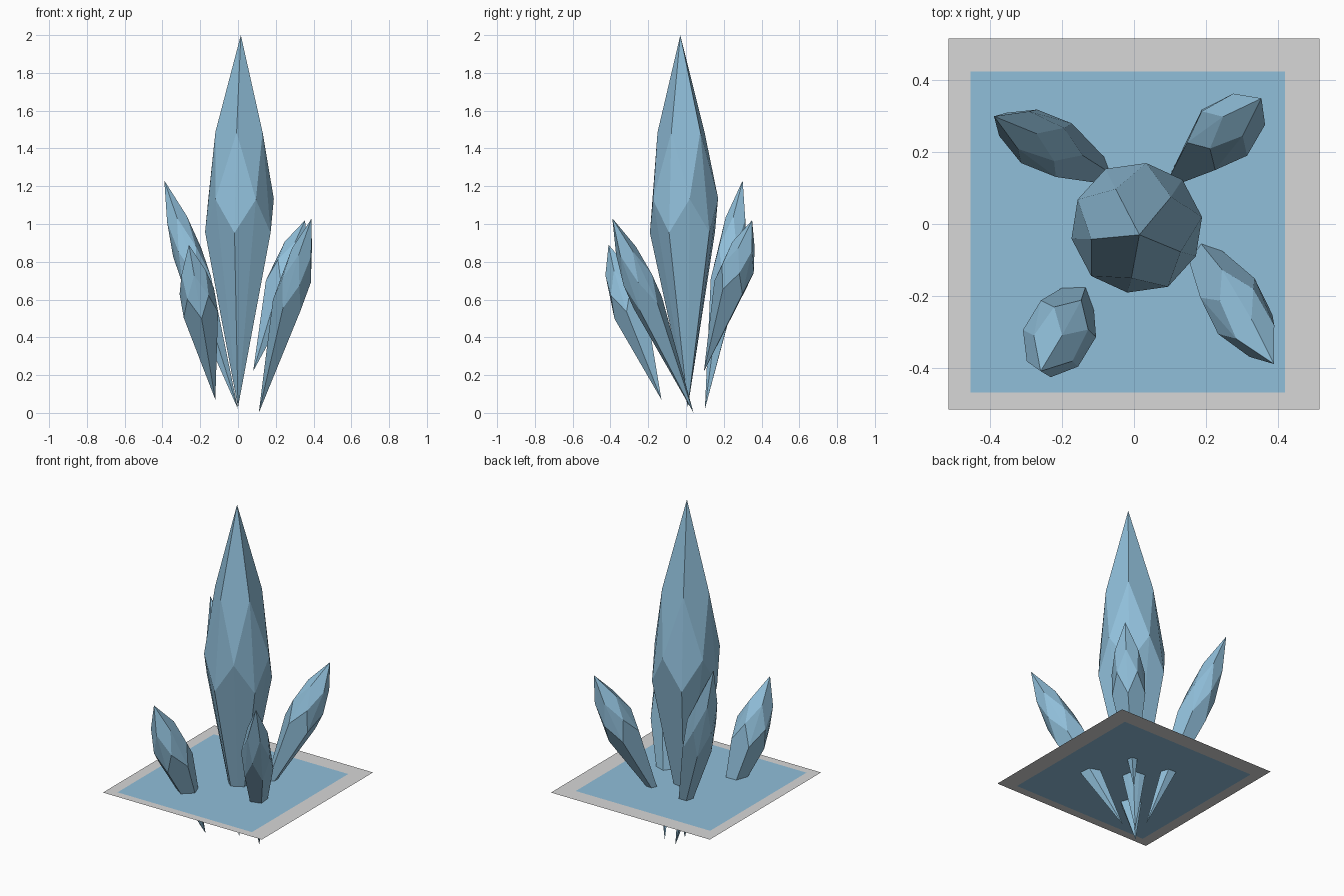
import bpy, bmesh, math
from mathutils import Vector

if "Cube" in bpy.data.objects:
    bpy.data.objects.remove(bpy.data.objects["Cube"])


def material(name, rgb):
    m = bpy.data.materials.new(name)
    m.diffuse_color = (*rgb, 1)
    m.use_nodes = True
    m.node_tree.nodes["Principled BSDF"].inputs["Base Color"].default_value = m.diffuse_color
    return m


blue = material("ice_blue", (0.28, 0.52, 0.70))
grey = material("pale_grey", (0.68, 0.68, 0.68))


def finish(name, bm, mat):
    me = bpy.data.meshes.new(name)
    bm.to_mesh(me)
    bm.free()
    me.materials.append(mat)
    ob = bpy.data.objects.new(name, me)
    bpy.context.collection.objects.link(ob)
    return ob


# Five-fold crystal: two tips plus three staggered rings, faceted by a hull
def crystal(name, bottom, top, radius, phase, rings):
    a, b = Vector(bottom), Vector(top)
    axis = b - a
    rot = Vector((0, 0, 1)).rotation_difference(axis.normalized())
    bm = bmesh.new()
    bm.verts.new(a)
    bm.verts.new(b)
    for frac, scale, turn in rings:
        for k in range(5):
            t = math.radians(phase + turn + 72 * k)
            ring = Vector((math.cos(t), math.sin(t), 0)) * radius * scale
            bm.verts.new(a + axis * frac + rot @ ring)
    res = bmesh.ops.convex_hull(bm, input=bm.verts[:])
    junk = {g for g in res["geom_interior"] if isinstance(g, bmesh.types.BMVert)}
    bmesh.ops.delete(bm, geom=list(junk), context="VERTS")
    bmesh.ops.dissolve_limit(bm, angle_limit=math.radians(3),
                             verts=bm.verts[:], edges=bm.edges[:])
    bmesh.ops.recalc_face_normals(bm, faces=bm.faces[:])
    finish(name, bm, blue)


TALL = [(0.74, 0.72, 36), (0.56, 1, 0), (0.47, 1, 36)]
SHORT = [(0.83, 0.70, 36), (0.69, 1, 0), (0.56, 1, 36)]

crystal("main_crystal", (0, 0.01, 0.03), (0.015, -0.03, 2.0), 0.184, 10, TALL)
crystal("back_left_crystal", (0, 0.10, 0.02), (-0.39, 0.30, 1.23), 0.082, 20, SHORT)
crystal("front_right_crystal", (0.11, 0.04, 0.0), (0.39, -0.39, 1.03), 0.085, 0, SHORT)
crystal("front_left_crystal", (-0.12, -0.13, 0.07), (-0.26, -0.41, 0.89), 0.097, 20, SHORT)
crystal("back_right_crystal", (0.08, 0.095, 0.22), (0.355, 0.35, 1.02), 0.093, 10, SHORT)

# Thin ground sheet: blue middle with a grey border
Z = 0.35


def corners(bm, x0, x1, y0, y1):
    return [bm.verts.new((x, y, Z)) for x, y in
            ((x0, y0), (x1, y0), (x1, y1), (x0, y1))]


inner = (-0.455, 0.42, -0.47, 0.425)
bm = bmesh.new()
bm.faces.new(corners(bm, *inner))
finish("sheet_middle", bm, blue)

bm = bmesh.new()
o = corners(bm, -0.517, 0.517, -0.517, 0.517)
i = corners(bm, *inner)
for k in range(4):
    n = (k + 1) % 4
    bm.faces.new((o[k], o[n], i[n], i[k]))
finish("sheet_border", bm, grey)
